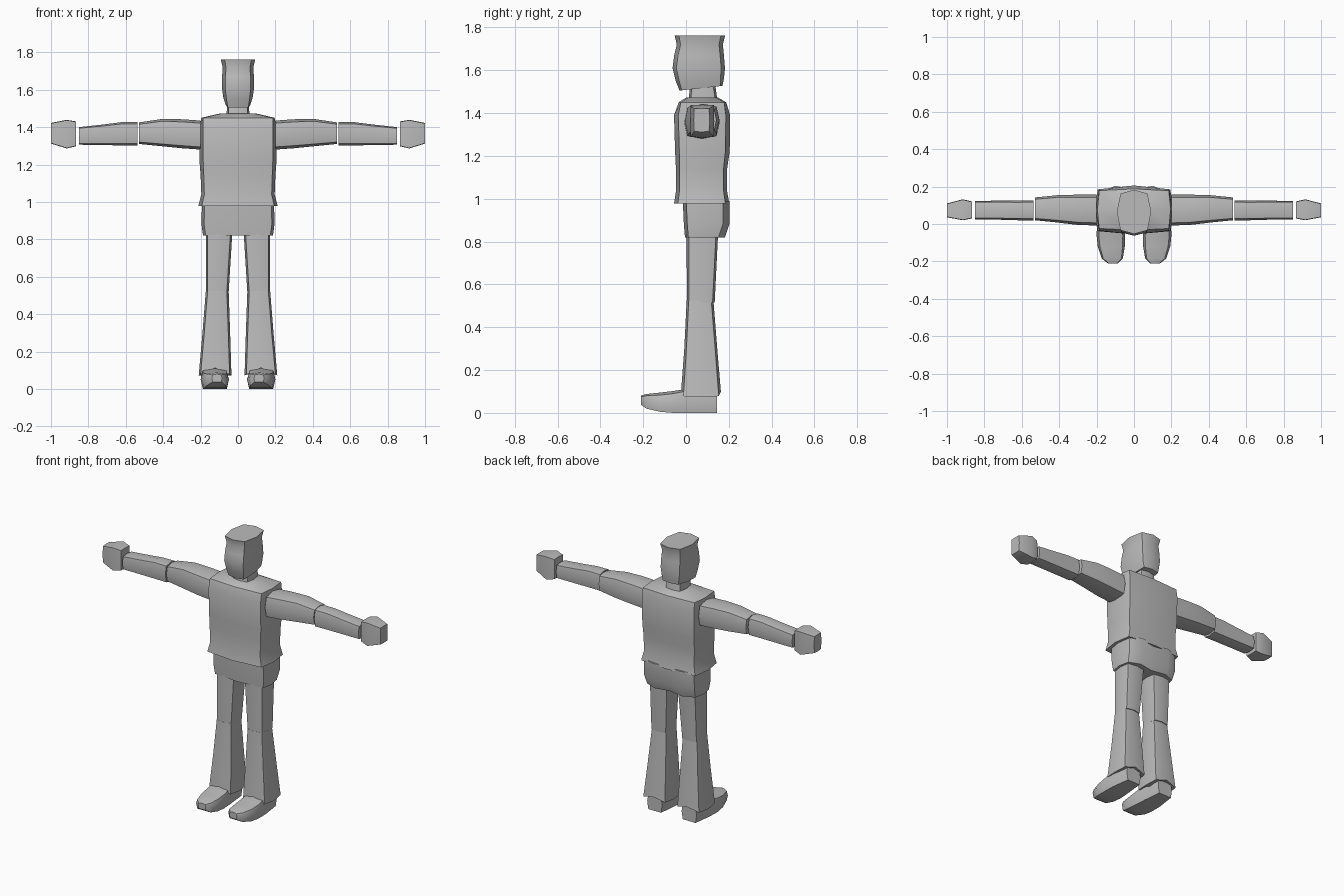
import bpy, bmesh, math

grey = bpy.data.materials.new("plain grey")
grey.diffuse_color = (0.5, 0.5, 0.5, 1)


def loft(name, rings):
    """Skin equal-length rings of points and cap both ends."""
    bm = bmesh.new()
    loops = [[bm.verts.new(p) for p in ring] for ring in rings]
    n = len(loops[0])
    for a, b in zip(loops, loops[1:]):
        for i in range(n):
            j = (i + 1) % n
            bm.faces.new((a[i], a[j], b[j], b[i]))
    bm.faces.new(loops[0])
    bm.faces.new(loops[-1])
    bmesh.ops.recalc_face_normals(bm, faces=bm.faces)
    mesh = bpy.data.meshes.new(name)
    bm.to_mesh(mesh)
    bm.free()
    mesh.materials.append(grey)
    obj = bpy.data.objects.new(name, mesh)
    bpy.context.collection.objects.link(obj)
    return obj


def section(u0, u1, v0, v1, c):
    """Box outline whose sides bulge: corners inset by c, side middles at the limits."""
    um, vm = (u0 + u1) / 2, (v0 + v1) / 2
    return [(u0 + c, v0 + c), (um, v0), (u1 - c, v0 + c), (u1, vm),
            (u1 - c, v1 - c), (um, v1), (u0 + c, v1 - c), (u0, vm)]


def upright(name, rows):
    """Symmetric part from rows of (z, half width, front y, back y, inset, back lift)."""
    loft(name, [[(x, y, z + lift * (y - y0) / (y1 - y0)) for x, y in section(-w, w, y0, y1, c)]
                for z, w, y0, y1, c, lift in rows])


# head, neck and shirt
upright("head", [(1.505, 0.065, -0.03, 0.17, 0.01, 0.022),
                 (1.55, 0.078, -0.048, 0.177, 0.016, 0.01),
                 (1.61, 0.086, -0.063, 0.182, 0.018, 0),
                 (1.67, 0.085, -0.055, 0.177, 0.018, 0),
                 (1.72, 0.082, -0.043, 0.172, 0.018, 0),
                 (1.762, 0.092, -0.053, 0.183, 0.02, 0)])
upright("neck", [(1.44, 0.062, 0.01, 0.15, 0.01, 0),
                 (1.54, 0.058, 0.02, 0.135, 0.01, 0)])
upright("shirt", [(0.978, 0.212, -0.056, 0.202, 0.018, 0),
                  (1.04, 0.196, -0.046, 0.191, 0.016, 0),
                  (1.14, 0.2, -0.047, 0.192, 0.017, 0),
                  (1.22, 0.206, -0.051, 0.204, 0.02, 0),
                  (1.39, 0.207, -0.056, 0.206, 0.02, 0),
                  (1.45, 0.196, -0.034, 0.188, 0.01, 0),
                  (1.472, 0.1, 0.0, 0.15, 0.01, 0)])

# hips with a crease down the back
hip_rings = []
for z, w, y0, y1 in ((0.82, 0.187, -0.005, 0.182), (0.88, 0.195, -0.01, 0.202), (0.99, 0.193, -0.015, 0.204)):
    half = [(w - 0.014, y0 + 0.016), (w, 0.08), (w - 0.014, y1 - 0.03), (0.1, y1)]
    outline = [(0, y0)] + half + [(0, y1 - 0.018)] + [(-x, y) for x, y in reversed(half)]
    hip_rings.append([(x, y, z) for x, y in outline])
loft("hips", hip_rings)

for side, tag in ((1, "left"), (-1, "right")):
    # trouser legs: rows of (z, inner x, outer x, front y, back y)
    def leg(name, rows, hem=False):
        rings = []
        for k, (z, x0, x1, y0, y1) in enumerate(rows):
            ring = []
            for i, (x, y) in enumerate(section(x0, x1, y0, y1, 0.01)):
                dz = (0, 0.035, 0, -0.005, 0, 0.02, 0, -0.005)[i] if hem and k == 0 else 0
                ring.append((side * x, y, z + dz))
            rings.append(ring)
        loft(name, rings)

    leg(tag + "_lower_leg", [(0.078, 0.035, 0.21, -0.022, 0.163),
                             (0.3, 0.042, 0.19, -0.008, 0.146),
                             (0.525, 0.05, 0.172, 0.003, 0.128)], True)
    leg(tag + "_upper_leg", [(0.515, 0.05, 0.172, 0.004, 0.134),
                             (0.84, 0.03, 0.172, 0.003, 0.15)])

    # shoes: rows of (y, inner x, outer x, bottom z, top z, inset)
    shoe = [(-0.21, 0.085, 0.14, 0.038, 0.08, 0.005),
            (-0.185, 0.06, 0.172, 0.02, 0.088, 0.008),
            (-0.12, 0.049, 0.194, 0.005, 0.095, 0.012),
            (-0.06, 0.048, 0.2, 0, 0.102, 0.012),
            (0.02, 0.055, 0.197, 0, 0.115, 0.01),
            (0.145, 0.07, 0.178, 0, 0.105, 0.008)]
    rings = []
    for y, x0, x1, z0, z1, c in shoe:
        # flat sole: bottom corners stay level with the bottom middle
        rings.append([(side * x, y, z0 if i < 3 else z)
                      for i, (x, z) in enumerate(section(x0, x1, z0, z1, c))])
    loft(tag + "_shoe", rings)

    # arms: rows of (x, front y, back y, bottom z, top z, inset)
    arms = {
        "upper_arm": [(0.2, -0.008, 0.157, 1.28, 1.435, 0.014),
                      (0.3, -0.005, 0.157, 1.287, 1.442, 0.014),
                      (0.41, 0.008, 0.154, 1.298, 1.443, 0.012),
                      (0.53, 0.02, 0.142, 1.31, 1.425, 0.01)],
        "forearm": [(0.536, 0.018, 0.127, 1.302, 1.427, 0.01),
                    (0.62, 0.02, 0.126, 1.302, 1.427, 0.01),
                    (0.72, 0.023, 0.125, 1.304, 1.414, 0.008),
                    (0.85, 0.025, 0.123, 1.306, 1.4, 0.006)],
        "hand": [(0.865, 0.03, 0.12, 1.298, 1.43, 0.002),
                 (0.915, 0.02, 0.132, 1.286, 1.439, 0.002),
                 (1.0, 0.036, 0.11, 1.312, 1.422, 0.002)],
    }
    for part, rows in arms.items():
        loft(tag + "_" + part, [[(side * x, y, z) for y, z in section(y0, y1, z0, z1, c)]
                                for x, y0, y1, z0, z1, c in rows])

# smooth across shallow edges only
for obj in bpy.context.scene.objects:
    obj.select_set(True)
    bpy.context.view_layer.objects.active = obj
bpy.ops.object.shade_smooth_by_angle(angle=math.radians(35))
